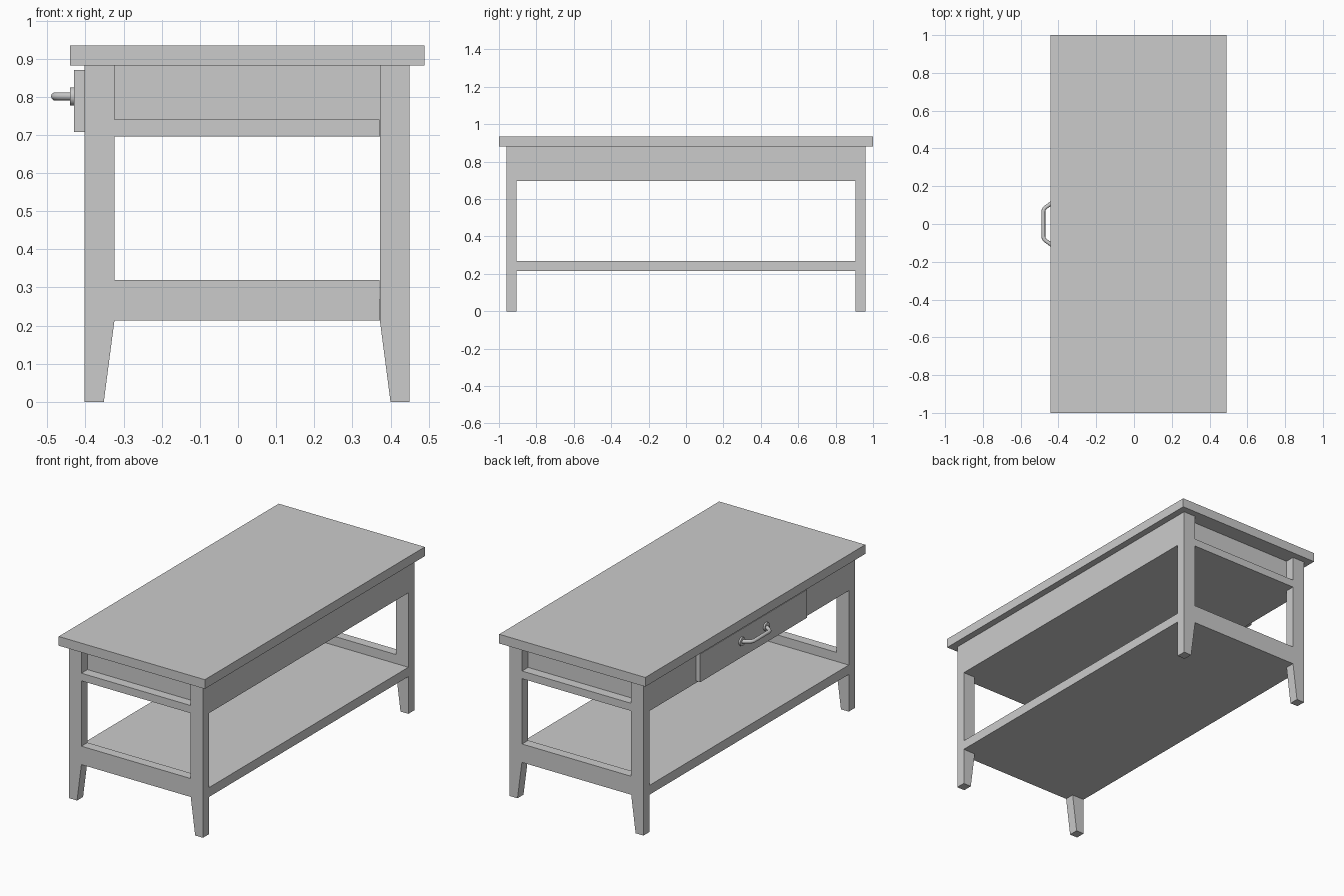
import bpy, bmesh
from math import radians
from mathutils import Vector

if "Cube" in bpy.data.objects:
    bpy.data.objects.remove(bpy.data.objects["Cube"])


def finish(name, bm):
    bmesh.ops.recalc_face_normals(bm, faces=bm.faces)
    mesh = bpy.data.meshes.new(name)
    bm.to_mesh(mesh)
    bm.free()
    ob = bpy.data.objects.new(name, mesh)
    bpy.context.collection.objects.link(ob)
    return ob


def box(name, x, y, z):
    bm = bmesh.new()
    bmesh.ops.create_cube(bm, size=1)
    for v in bm.verts:
        v.co = [a + (c + 0.5) * (b - a) for c, (a, b) in zip(v.co, (x, y, z))]
    return finish(name, bm)


def prism(name, outline, y0, y1):
    """Extrude an x-z outline along y."""
    bm = bmesh.new()
    face = bm.faces.new([bm.verts.new((x, y0, z)) for x, z in outline])
    out = bmesh.ops.extrude_face_region(bm, geom=[face])
    verts = [g for g in out["geom"] if isinstance(g, bmesh.types.BMVert)]
    bmesh.ops.translate(bm, verts=verts, vec=(0, y1 - y0, 0))
    return finish(name, bm)


L, R = -0.402, 0.450            # outer faces of the frame in x
LI, RI = -0.324, 0.371          # inner faces of the legs
MID = (L + R) / 2
Y_IN, Y_OUT = 0.906, 0.961      # leg thickness in y
Z_SHELF, Z_APRON, Z_TOP = 0.214, 0.696, 0.882

# Top board
box("table_top", (-0.441, 0.489), (-1, 1), (Z_TOP, 0.935))

# End frames: tapered legs joined by flush rails
leg = [(L, 0), (L + 0.05, 0), (LI, Z_SHELF), (LI, Z_TOP), (L, Z_TOP)]
for end, s in (("front", -1), ("back", 1)):
    y0, y1 = sorted((s * Y_IN, s * Y_OUT))
    prism(f"{end}_left_leg", leg, y0, y1)
    prism(f"{end}_right_leg", [(2 * MID - x, z) for x, z in leg], y0, y1)
    box(f"{end}_lower_rail", (LI, RI), (y0, y1), (Z_SHELF, 0.32))
    box(f"{end}_upper_rail", (LI, RI), (y0, y1), (Z_APRON, 0.74))

# Drawer case and shelf between the end frames
box("drawer_case", (L, R), (-Y_IN, Y_IN), (Z_APRON, Z_TOP))
box("shelf", (L, R), (-Y_IN, Y_IN), (Z_SHELF, 0.268))

# Drawer front on the left side
box("drawer_front", (-0.430, L), (-0.485, 0.485), (0.708, 0.870))

# Handle: two round plates and a bent bar
HZ = 0.801
for side, s in (("front", -1), ("back", 1)):
    bpy.ops.mesh.primitive_cylinder_add(vertices=24, radius=0.024, depth=0.01,
                                        location=(-0.435, s * 0.112, HZ),
                                        rotation=(0, radians(90), 0))
    bpy.context.object.name = f"{side}_handle_plate"
    bpy.ops.object.shade_smooth_by_angle(angle=radians(40))

half = [(-0.434, 0.112), (-0.467, 0.089), (-0.476, 0.080), (-0.480, 0.068)]
path = half + [(x, -y) for x, y in reversed(half)]
curve = bpy.data.curves.new("handle_bar", "CURVE")
curve.dimensions = "3D"
curve.bevel_depth = 0.0105
curve.bevel_resolution = 3
curve.use_fill_caps = True
spline = curve.splines.new("POLY")
spline.points.add(len(path) - 1)
for p, (x, y) in zip(spline.points, path):
    p.co = (x, y, HZ, 1)
bar = bpy.data.objects.new("handle_bar", curve)
bpy.context.collection.objects.link(bar)
bpy.ops.object.select_all(action="DESELECT")
bar.select_set(True)
bpy.context.view_layer.objects.active = bar
bpy.ops.object.convert(target="MESH")
bpy.ops.object.shade_smooth_by_angle(angle=radians(40))
